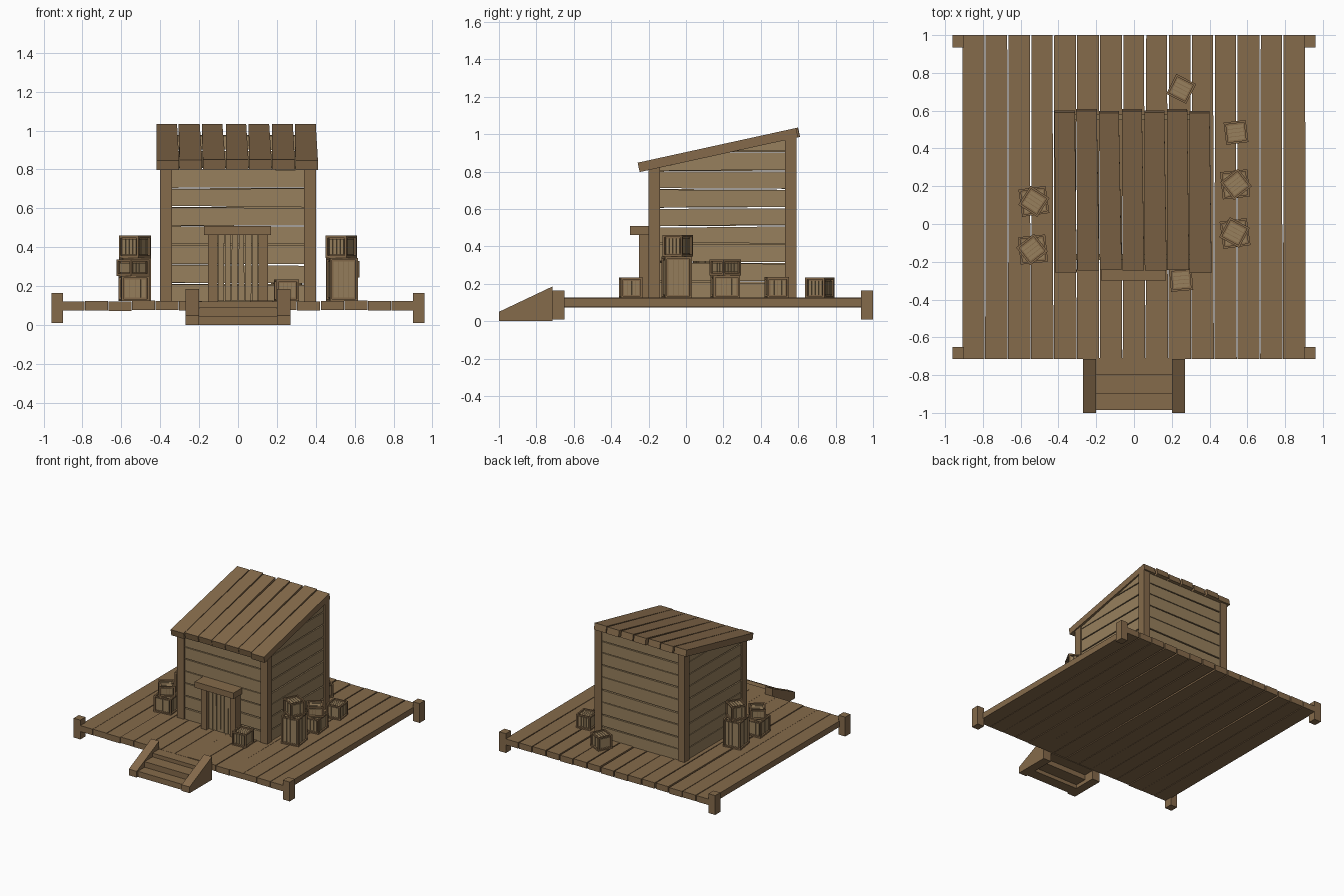
import bpy, bmesh, random
from math import radians
from mathutils import Vector, Matrix

if "Cube" in bpy.data.objects:
    bpy.data.objects.remove(bpy.data.objects["Cube"])

random.seed(4)
SLOPE = 0.219


def material(name, rgb):
    m = bpy.data.materials.new(name)
    m.diffuse_color = (*rgb, 1)
    m.use_nodes = True
    m.node_tree.nodes["Principled BSDF"].inputs["Base Color"].default_value = m.diffuse_color
    return m


WOOD = material("wood", (0.235, 0.145, 0.07))
LIGHT = material("light_wood", (0.31, 0.215, 0.11))


def roof_under(y):
    return 0.80 + SLOPE * (y + 0.235)


def finish(name, bm, mat, matrix=None):
    bmesh.ops.recalc_face_normals(bm, faces=bm.faces)
    me = bpy.data.meshes.new(name)
    bm.to_mesh(me)
    bm.free()
    me.materials.append(mat)
    ob = bpy.data.objects.new(name, me)
    bpy.context.collection.objects.link(ob)
    if matrix:
        ob.matrix_world = matrix
    return ob


def prism(bm, pts, offset):
    """Extrude a 3D polygon along an offset vector."""
    a = [bm.verts.new(p) for p in pts]
    b = [bm.verts.new(Vector(p) + Vector(offset)) for p in pts]
    n = len(pts)
    bm.faces.new(a)
    bm.faces.new(b[::-1])
    for i in range(n):
        bm.faces.new((a[i], a[(i + 1) % n], b[(i + 1) % n], b[i]))


def box(bm, x0, x1, y0, y1, z0, z1):
    prism(bm, [(x0, y0, z0), (x1, y0, z0), (x1, y1, z0), (x0, y1, z0)], (0, 0, z1 - z0))


def box_object(name, *dims, mat=WOOD):
    bm = bmesh.new()
    box(bm, *dims)
    return finish(name, bm, mat)


def cut_to_roof(bm):
    geom = bm.verts[:] + bm.edges[:] + bm.faces[:]
    bmesh.ops.bisect_plane(bm, geom=geom, plane_co=(0, -0.235, 0.80),
                           plane_no=(0, -SLOPE, 1), clear_outer=True)
    bmesh.ops.holes_fill(bm, edges=[e for e in bm.edges if e.is_boundary])


def jit(a):
    return random.uniform(-a, a)


# deck planks, tapering slightly toward the back
bm = bmesh.new()
pitch = 1.82 / 15
for i in range(15):
    x = -0.91 + i * pitch
    lo, t = 0.075 + jit(0.003), random.uniform(0.003, 0.008)
    prism(bm, [(x + 0.001, -0.715, lo), (x + pitch - 0.002, -0.715, lo),
               (x + pitch - t, 1.0, lo), (x + t * 0.6, 1.0, lo)], (0, 0, 0.048))
finish("deck_planks", bm, WOOD)

# deck corner posts
for sx in (-1, 1):
    for y0 in (-0.715, 0.935):
        x0, x1 = sorted((sx * 0.90, sx * 0.96))
        box_object("deck_post", x0, x1, y0, y0 + 0.065, 0.01, 0.165)

# steps
for x0 in (-0.27, 0.20):
    bm = bmesh.new()
    prism(bm, [(x0, -1, 0), (x0, -0.715, 0), (x0, -0.715, 0.185), (x0, -1, 0.05)], (0.07, 0, 0))
    finish("step_side", bm, WOOD)
for y0, y1, z0, z1 in ((-0.985, -0.90, 0, 0.045), (-0.90, -0.80, 0.03, 0.09), (-0.80, -0.71, 0.07, 0.12)):
    box_object("step_tread", -0.2, 0.2, y0, y1, z0, z1)

# cabin corner posts
for x0 in (-0.40, 0.34):
    for y0 in (-0.20, 0.53):
        bm = bmesh.new()
        box(bm, x0, x0 + 0.06, y0, y0 + 0.06, 0.12, 1.1)
        cut_to_roof(bm)
        finish("cabin_post", bm, WOOD)

# wall boards: (name, start, end, thickness)
walls = (("front_wall", (-0.345, -0.19), (0.345, -0.19), (0, 0.03, 0)),
         ("back_wall", (-0.345, 0.58), (0.345, 0.58), (0, -0.03, 0)),
         ("left_wall", (-0.39, -0.145), (-0.39, 0.535), (0.03, 0, 0)),
         ("right_wall", (0.39, -0.145), (0.39, 0.535), (-0.03, 0, 0)))
for name, a, b, th in walls:
    top = roof_under(max(a[1], b[1]))
    za = zb = 0.12
    whole = bmesh.new()
    while min(za, zb) < top - 0.005:
        row = round((za - 0.12) / 0.098) + 1
        na, nb = 0.12 + 0.098 * row + jit(0.005), 0.12 + 0.098 * row + jit(0.005)
        bm = bmesh.new()
        prism(bm, [(*a, za), (*b, zb), (*b, nb - random.uniform(0.004, 0.01)),
                   (*a, na - random.uniform(0.004, 0.01))], th)
        cut_to_roof(bm)
        tmp = bpy.data.meshes.new("tmp")
        bm.to_mesh(tmp)
        bm.free()
        whole.from_mesh(tmp)
        bpy.data.meshes.remove(tmp)
        za, zb = na, nb
    finish(name, whole, LIGHT)

# sloping roof planks
bm = bmesh.new()
for i in range(7):
    x = -0.42 + i * 0.119
    y0, y1 = -0.24 + jit(0.008), 0.605 + jit(0.006)
    t, s = random.uniform(0.006, 0.011), jit(0.004) - 0.004
    pts = [(x + 0.001, y0), (x + 0.117, y0), (x + 0.119 - t + s, y1), (x + t * 0.4 + s, y1)]
    prism(bm, [(px, py, roof_under(py)) for px, py in pts], (0, -0.011, 0.05))
finish("roof_planks", bm, WOOD)

# door with frame and lintel
for x0 in (-0.155, 0.105):
    box_object("door_post", x0, x0 + 0.05, -0.25, -0.18, 0.12, 0.465)
box_object("door_lintel", -0.175, 0.17, -0.30, -0.18, 0.462, 0.51)
bm = bmesh.new()
for i in range(6):
    x = -0.105 + i * 0.035
    prism(bm, [(x + 0.002, -0.222, 0.123), (x + 0.033, -0.222, 0.123),
               (x + 0.033 + jit(0.002), -0.222, 0.463), (x + 0.003 + jit(0.002), -0.222, 0.463)],
          (0, 0.03, 0))
finish("door_boards", bm, LIGHT)


def crate(x, y, z, w, h, angle):
    """Framed box with slatted panels."""
    place = Matrix.Translation((x, y, z + h / 2)) @ Matrix.Rotation(radians(angle), 4, 'Z')
    bm = bmesh.new()
    bmesh.ops.create_cube(bm, size=1, matrix=Matrix.Diagonal((w, w, h, 1)))
    faces = bm.faces[:]
    bmesh.ops.inset_individual(bm, faces=faces, thickness=0.016, depth=0)
    ext = bmesh.ops.extrude_discrete_faces(bm, faces=faces)
    for f in ext["faces"]:
        bmesh.ops.translate(bm, verts=f.verts, vec=-f.normal * 0.014)
    finish("crate_frame", bm, WOOD, place)
    # slats sitting in the recessed panels
    bm = bmesh.new()
    half, n = w / 2 - 0.018, 4
    step = 2 * half / n
    for k in range(n):
        u0, u1 = -half + k * step + 0.001, -half + (k + 1) * step - 0.002
        hz = h / 2 - 0.018
        for s in (-1, 1):
            d0, d1 = sorted((s * (w / 2 - 0.016), s * (w / 2 - 0.007)))
            e0, e1 = sorted((s * (h / 2 - 0.016), s * (h / 2 - 0.007)))
            box(bm, u0, u1, d0, d1, -hz, hz)
            box(bm, d0, d1, u0, u1, -hz, hz)
            box(bm, -half, half, u0, u1, e0, e1)
    finish("crate_slats", bm, LIGHT, place)


# crates around the cabin
for args in ((0.25, 0.715, 0.123, 0.118, 0.11, -27), (0.54, 0.485, 0.123, 0.118, 0.112, 7),
             (0.25, -0.295, 0.123, 0.118, 0.11, 5),
             (0.535, 0.21, 0.123, 0.145, 0.122, 6), (0.54, 0.21, 0.245, 0.12, 0.085, 38),
             (0.535, -0.05, 0.123, 0.145, 0.222, 8), (0.532, -0.045, 0.345, 0.12, 0.115, -28),
             (-0.53, 0.12, 0.123, 0.145, 0.222, 8), (-0.53, 0.12, 0.345, 0.12, 0.115, -33),
             (-0.535, -0.135, 0.123, 0.145, 0.13, 6), (-0.54, -0.135, 0.253, 0.12, 0.085, 38)):
    crate(*args)
